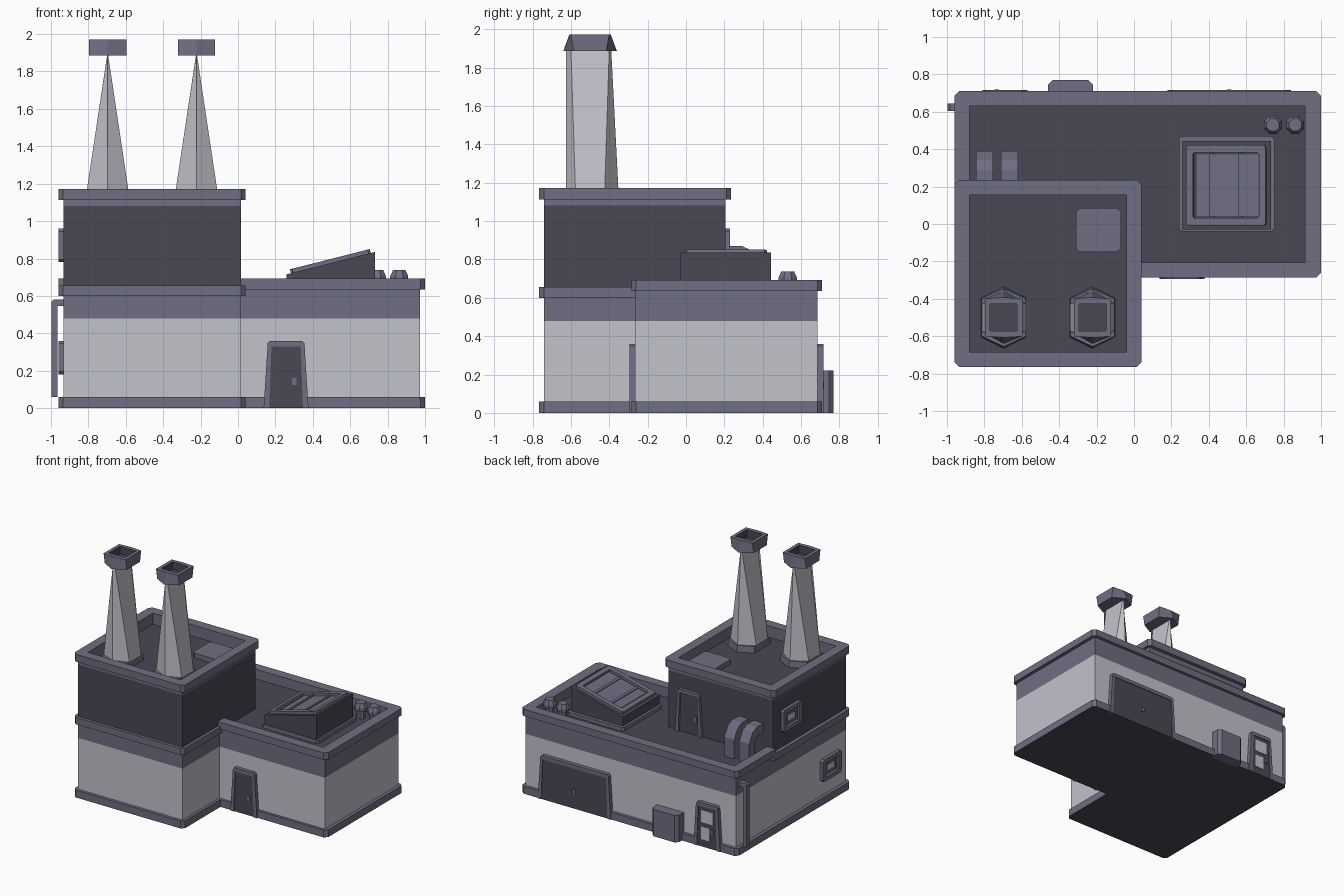
import bpy, bmesh, math
from mathutils import Matrix, Vector

if "Cube" in bpy.data.objects:
    bpy.data.objects.remove(bpy.data.objects["Cube"])

def mat(name, r, g, b):
    m = bpy.data.materials.new(name)
    m.diffuse_color = (r, g, b, 1)
    m.use_nodes = True
    m.node_tree.nodes["Principled BSDF"].inputs["Base Color"].default_value = m.diffuse_color
    return m

LIGHT = mat("pale wall", 0.54, 0.54, 0.60)
TRIM = mat("slate trim", 0.156, 0.156, 0.223)
DARK = mat("dark charcoal", 0.067, 0.065, 0.089)

def basis(u, v, w, o=(0, 0, 0)):
    m = Matrix((u, v, w)).transposed().to_4x4()
    m.translation = Vector(o)
    return m

UP = basis((1, 0, 0), (0, 1, 0), (0, 0, 1))
def front(x, y, z): return basis((1, 0, 0), (0, 0, 1), (0, -1, 0), (x, y, z))
def back(x, y, z): return basis((-1, 0, 0), (0, 0, 1), (0, 1, 0), (x, y, z))
def left(x, y, z): return basis((0, -1, 0), (0, 0, 1), (-1, 0, 0), (x, y, z))

def finish(name, bm, mats, m=UP):
    bmesh.ops.recalc_face_normals(bm, faces=bm.faces)
    bm.transform(m)
    me = bpy.data.meshes.new(name)
    bm.to_mesh(me)
    bm.free()
    for k in mats:
        me.materials.append(k)
    ob = bpy.data.objects.new(name, me)
    bpy.context.collection.objects.link(ob)
    return ob

# stacked rings of equal point count, joined by side faces and capped
def loft(name, rings, mats, m=UP, side_mats=None):
    bm = bmesh.new()
    vs = [[bm.verts.new((p[0], p[1], z)) for p in pts] for pts, z in rings]
    n = len(vs[0])
    for k in range(len(vs) - 1):
        for i in range(n):
            j = (i + 1) % n
            f = bm.faces.new((vs[k][i], vs[k][j], vs[k + 1][j], vs[k + 1][i]))
            f.material_index = side_mats[k] if side_mats else 0
    for ring, idx in ((vs[0], 0), (vs[-1], -1)):
        f = bm.faces.new(ring)
        f.material_index = side_mats[idx] if side_mats else 0
    return finish(name, bm, mats, m)

def prism(name, pts, z0, z1, material, m=UP):
    return loft(name, [(pts, z0), (pts, z1)], [material], m)

def rect(x0, x1, y0, y1, c=0.0):
    if not c:
        return [(x0, y0), (x1, y0), (x1, y1), (x0, y1)]
    return [(x0 + c, y0), (x1 - c, y0), (x1, y0 + c), (x1, y1 - c),
            (x1 - c, y1), (x0 + c, y1), (x0, y1 - c), (x0, y0 + c)]

# rectangular frame with a hole
def ring(name, outer, inner, z0, z1, material, m=UP):
    bm = bmesh.new()
    loops = [[bm.verts.new((*p, z)) for p in rect(*r)]
             for r, z in ((outer, z0), (outer, z1), (inner, z1), (inner, z0))]
    for a, b in zip(loops, loops[1:] + loops[:1]):
        for i in range(len(a)):
            j = (i + 1) % len(a)
            bm.faces.new((a[i], a[j], b[j], b[i]))
    return finish(name, bm, [material], m)

# plinth with dark underside
C = 0.025
plinth = [(-0.96 + C, -0.765), (0.04 - C, -0.765), (0.04, -0.765 + C), (0.04, -0.285), (1 - C, -0.285),
          (1, -0.285 + C), (1, 0.71 - C), (1 - C, 0.71), (-0.96 + C, 0.71), (-0.96, 0.71 - C), (-0.96, -0.765 + C)]
ob = prism("plinth", plinth, 0, 0.06, TRIM)
ob.data.materials.append(DARK)
for f in ob.data.polygons:
    if f.normal.z < -0.9:
        f.material_index = 1

# walls: pale below, trim band above, dark roof on top
walls = [(-0.932, -0.74), (0.017, -0.74), (0.017, -0.265), (0.972, -0.265), (0.972, 0.685), (-0.932, 0.685)]
loft("lower_walls", [(walls, 0.06), (walls, 0.48), (walls, 0.61)], [LIGHT, TRIM, DARK], UP, [0, 1, 2])
bpy.data.objects["lower_walls"].data.polygons[-1].material_index = 2
edge = rect(0.0, 0.972, -0.265, 0.685)
prism("wing_parapet_band",
      [(-0.932, 0.2), (-0.88, 0.2), (-0.88, 0.635), (0.92, 0.635), (0.92, -0.21), (0.0, -0.21),
       (0.0, -0.265), (0.972, -0.265), (0.972, 0.685), (-0.932, 0.685)], 0.605, 0.64, TRIM)
prism("wing_parapet",
      [(-0.96, 0.21), (-0.88, 0.21), (-0.88, 0.63), (0.915, 0.63), (0.915, -0.205), (0.005, -0.205),
       (0.005, -0.285), (1 - C, -0.285), (1, -0.285 + C), (1, 0.71 - C), (1 - C, 0.71),
       (-0.96 + C, 0.71), (-0.96, 0.71 - C)], 0.635, 0.692, TRIM)

# tower
prism("tower_cornice",
      [(-0.96 + C, -0.765), (0.04 - C, -0.765), (0.04, -0.765 + C), (0.04, -0.26), (0.0, -0.26),
       (0.0, 0.19), (-0.9, 0.19), (-0.9, 0.23), (-0.96, 0.23), (-0.96, -0.765 + C)], 0.6, 0.655, TRIM)
prism("tower_walls", rect(-0.932, 0.017, -0.74, 0.205), 0.6, 1.08, DARK)
ring("tower_parapet_band", (-0.932, 0.017, -0.74, 0.205), (-0.88, -0.035, -0.685, 0.155), 1.075, 1.12, TRIM)
ring("tower_parapet", (-0.96, 0.04, -0.765, 0.235, C), (-0.88, -0.04, -0.685, 0.155, 0.001), 1.112, 1.172, TRIM)
prism("tower_hatch", rect(-0.31, -0.07, -0.15, 0.085, 0.02), 1.08, 1.12, TRIM)

# chimneys: hexagonal foot narrowing to a ridge, hollow cap
def hexa(w, s, p, q=None):
    return [(w, -s), (w, s), (0, p), (-w, s), (-w, -s), (0, -(q or p))]
for i, x in enumerate((-0.697, -0.222)):
    m = Matrix.Translation((x, -0.5, 0))
    n = "_%d" % (i + 1)
    loft("chimney_collar" + n, [(hexa(0.12, 0.105, 0.165), 1.08), (hexa(0.118, 0.1, 0.155), 1.13)], [TRIM], m)
    loft("chimney_stack" + n, [(hexa(0.118, 0.075, 0.15, 0.125), 1.12), (hexa(0.001, 0.1, 0.11, 0.125), 1.9)],
         [LIGHT], m)
    sq = [(0.072, -0.072), (0.072, 0.072), (0, 0.072), (-0.072, 0.072), (-0.072, -0.072), (0, -0.072)]
    loft("chimney_cap" + n, [(hexa(0.1, 0.085, 0.14), 1.885), (hexa(0.1, 0.1, 0.108), 1.972), (sq, 1.972),
                             (sq, 1.91)], [TRIM, DARK], m, [0, 0, 1, 1])
    bpy.data.objects["chimney_cap" + n].data.polygons[-2].material_index = 0

# skylight: sloped dark box, tilted frame, panes and bars
ring("skylight_flange", (0.24, 0.75, -0.04, 0.47, 0.015), (0.27, 0.72, -0.01, 0.44, 0.01), 0.605, 0.64, TRIM)
side = basis((1, 0, 0), (0, 0, 1), (0, -1, 0))
prism("skylight_box", [(0.26, 0.61), (0.733, 0.61), (0.733, 0.835), (0.26, 0.715)], -0.443, 0.03, DARK, side)
a = math.atan2(0.12, 0.473)
tilt = basis((math.cos(a), 0, math.sin(a)), (0, 1, 0), (-math.sin(a), 0, math.cos(a)), (0.4965, 0.207, 0.775))
ring("skylight_frame", (-0.22, 0.22, -0.215, 0.215, 0.012), (-0.182, 0.182, -0.175, 0.175, 0.008),
     -0.005, 0.022, TRIM, tilt)
prism("skylight_pane", rect(-0.165, 0.175, -0.165, 0.165), -0.005, 0.004, TRIM, tilt)
for i, u in enumerate((-0.082, 0.078)):
    prism("skylight_bar_%d" % (i + 1), rect(u - 0.01, u + 0.01, -0.17, 0.17), 0, 0.012, TRIM, tilt)

# roof vents
def ngon(r, n=8):
    return [(r * math.cos(2 * math.pi * (k + .5) / n), r * math.sin(2 * math.pi * (k + .5) / n)) for k in range(n)]
for i, x in enumerate((0.743, 0.862)):
    loft("roof_vent_%d" % (i + 1), [(ngon(0.035), 0.605), (ngon(0.035), 0.675), (ngon(0.052), 0.68),
         (ngon(0.052), 0.705), (ngon(0.036), 0.738)], [TRIM], Matrix.Translation((x, 0.53, 0)))

# ducts bending from roof into the tower
yz = basis((0, 1, 0), (0, 0, 1), (1, 0, 0))
duct = [(0.19, 0.87), (0.29, 0.87), (0.345, 0.845), (0.39, 0.77), (0.39, 0.605), (0.32, 0.605),
        (0.32, 0.745), (0.29, 0.79), (0.19, 0.80)]
for i, x in enumerate((-0.845, -0.71)):
    prism("roof_duct_%d" % (i + 1), duct, x, x + 0.09, TRIM, yz)

# doors: tapered frame, dark leaf, handle
def door(name, m, hw, leaf, out, h=0.36, knob=0.045):
    b, t = hw + 0.03, hw + 0.008
    prism(name + "_frame", [(-b, 0), (-t, h - 0.012), (-t + 0.012, h), (t - 0.012, h), (t, h - 0.012), (b, 0),
                            (hw, 0), (hw - 0.012, h - 0.03), (-hw + 0.012, h - 0.03), (-hw, 0)], -0.01, out, TRIM, m)
    prism(name + "_leaf", [(-hw - .005, 0), (hw + .005, 0), (hw - 0.008, h - 0.025), (-hw + 0.008, h - 0.025)],
          -0.01, leaf, DARK, m)
    prism(name + "_handle", rect(knob - 0.012, knob + 0.012, 0.125, 0.16), leaf - 0.003, leaf + 0.008, TRIM, m)
door("front_door", front(0.257, -0.265, 0), 0.09, 0.022, 0.029)
door("roof_door", back(-0.18, 0.205, 0.6), 0.09, 0.008, 0.025, knob=0.06)
door("garage_door", back(0.51, 0.685, 0), 0.3, 0.026, 0.032, knob=0)
gd = back(-0.69, 0.685, 0)
door("back_door", gd, 0.09, 0.026, 0.032)
for i, (z0, z1) in enumerate(((0.06, 0.165), (0.2, 0.3))):
    prism("back_door_pane_%d" % (i + 1), rect(-0.055, 0.055 - 0.03 * (i == 0), z0, z1), 0.02, 0.029, LIGHT, gd)

# left side windows
for n, y, z in (("lower_window", -0.525, 0.27), ("upper_window", -0.015, 0.87)):
    m = left(-0.932, y, z)
    ring(n + "_frame", (-0.12, 0.12, -0.09, 0.09, 0.015), (-0.085, 0.085, -0.057, 0.057, 0.005), -0.005, 0.027, TRIM, m)
    prism(n + "_backing", rect(-0.09, 0.09, -0.06, 0.06), -0.005, 0.005, DARK, m)
    ring(n + "_sash", (-0.07, 0.07, -0.045, 0.045), (-0.05, 0.05, -0.028, 0.028), 0, 0.018, TRIM, m)
    prism(n + "_pane", rect(-0.052, 0.052, -0.03, 0.03), 0, 0.009, LIGHT, m)

# utility box and drainpipe
prism("utility_box", [(-0.46, 0.68), (-0.22, 0.68), (-0.22, 0.745), (-0.245, 0.77), (-0.435, 0.77), (-0.46, 0.745)],
      0, 0.22, TRIM)
xz = basis((1, 0, 0), (0, 0, 1), (0, -1, 0))
prism("drainpipe", [(-0.998, 0.06), (-0.966, 0.06), (-0.966, 0.545), (-0.92, 0.545), (-0.92, 0.58),
                    (-0.985, 0.58), (-0.998, 0.567)], -0.645, -0.605, TRIM, xz)
